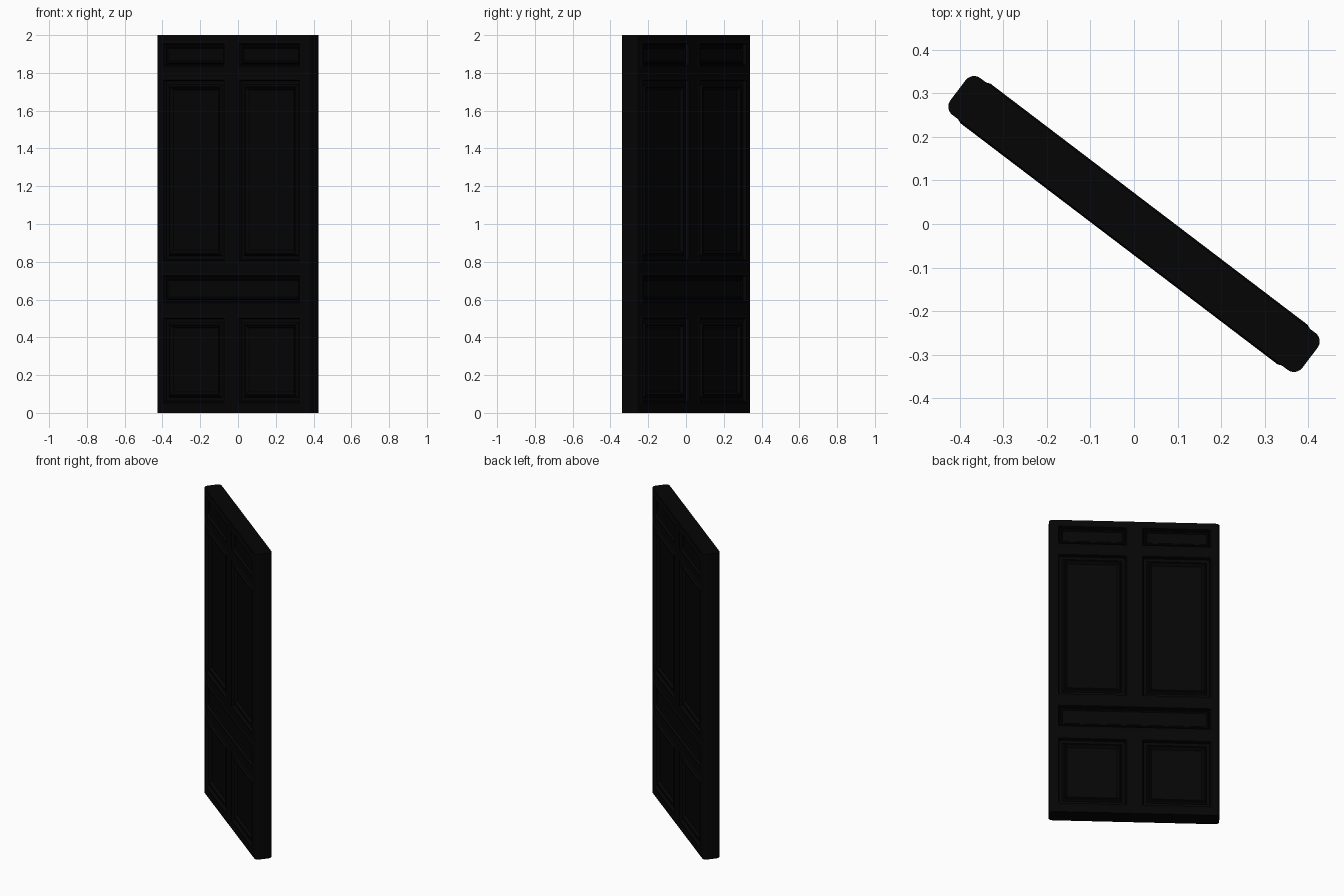
import bpy, bmesh, math
from mathutils import Matrix

cube = bpy.data.objects.get("Cube")
if cube:
    bpy.data.objects.remove(cube, do_unlink=True)

black = bpy.data.materials.new("black_paint")
black.use_nodes = True
colour = (0.0015, 0.0015, 0.0015, 1)
black.diffuse_color = colour
black.node_tree.nodes["Principled BSDF"].inputs["Base Color"].default_value = colour

# The door stands turned about the vertical axis
TURN = Matrix.Rotation(math.radians(-37.25), 4, 'Z')
POST, HALF, STILE = 0.466, 0.507, 0.036
FRAME, LIP, RECESS = 0.053, 0.057, 0.037


def finish(name, bm, smooth=False):
    mesh = bpy.data.meshes.new(name)
    bm.to_mesh(mesh)
    bm.free()
    mesh.materials.append(black)
    obj = bpy.data.objects.new(name, mesh)
    bpy.context.collection.objects.link(obj)
    obj.matrix_world = TURN
    if smooth:
        bpy.ops.object.select_all(action='DESELECT')
        obj.select_set(True)
        bpy.context.view_layer.objects.active = obj
        bpy.ops.object.shade_smooth_by_angle(angle=math.radians(35))


def box(name, x0, x1, z0, z1, depth=FRAME, rounding=0):
    """Box through the door, with optional rounding of its outermost upright edges."""
    bm = bmesh.new()
    size = Matrix.Diagonal((x1 - x0, 2 * depth, z1 - z0, 1))
    place = Matrix.Translation(((x0 + x1) / 2, 0, (z0 + z1) / 2))
    bmesh.ops.create_cube(bm, size=1, matrix=place @ size)
    if rounding:
        edges = [e for e in bm.edges
                 if abs(e.verts[0].co.z - e.verts[1].co.z) > 1
                 and all(abs(v.co.x) > HALF - 0.005 for v in e.verts)]
        bmesh.ops.bevel(bm, geom=edges, offset=rounding, segments=6,
                        profile=0.5, affect='EDGES')
    finish(name, bm, rounding > 0)


def panel(name, x0, x1, z0, z1, side, steps):
    """Nested rectangles, each (inset, depth), closed by a flat field."""
    bm = bmesh.new()
    rings = []
    for inset, depth in steps:
        a, b, c, d = x0 + inset, x1 - inset, z0 + inset, z1 - inset
        rings.append([bm.verts.new((x, side * depth, z))
                      for x, z in ((a, c), (b, c), (b, d), (a, d))])
    for r, s in zip(rings, rings[1:]):
        for i in range(4):
            j = (i + 1) % 4
            bm.faces.new((r[i], r[j], s[j], s[i]))
    bm.faces.new(rings[-1])
    if side > 0:
        bmesh.ops.reverse_faces(bm, faces=bm.faces)
    finish(name, bm)


# Edge posts
for label, s in (("left", 1), ("right", -1)):
    x0, x1 = sorted((s * POST, s * HALF))
    box(label + "_edge_post", x0, x1, 0, 2, FRAME, 0.024)

# Cross rails
for name, z0, z1 in (("bottom_rail", 0, 0.045), ("lower_rail", 0.515, 0.575),
                     ("middle_rail", 0.74, 0.795), ("upper_rail", 1.775, 1.825),
                     ("top_rail", 1.968, 2)):
    box(name, -POST, POST, z0, z1)

# Panels on both faces: projecting lip, recess, raised rim and flat field
EDGE = ((0, FRAME), (0.009, LIP), (0.013, LIP), (0.018, RECESS))
TALL = EDGE + ((0.036, RECESS), (0.046, 0.049), (0.052, 0.049), (0.066, 0.036))
FLAT = EDGE + ((0.022, RECESS), (0.027, 0.046), (0.032, 0.046), (0.038, 0.040))
for face, side in (("front", -1), ("back", 1)):
    panel(face + "_middle_panel", -POST, POST, 0.575, 0.74, side, FLAT)
    for label, s in (("left", 1), ("right", -1)):
        x0, x1 = sorted((s * STILE, s * POST))
        for part, z0, z1, steps in (("lower", 0.045, 0.515, TALL),
                                    ("main", 0.795, 1.775, TALL),
                                    ("top", 1.825, 1.968, FLAT)):
            panel(f"{face}_{part}_{label}_panel", x0, x1, z0, z1, side, steps)

# Centre stiles between the paired panels
for name, z0, z1 in (("lower_stile", 0.045, 0.515), ("main_stile", 0.795, 1.775),
                     ("top_stile", 1.825, 1.968)):
    box(name, -STILE, STILE, z0, z1)
